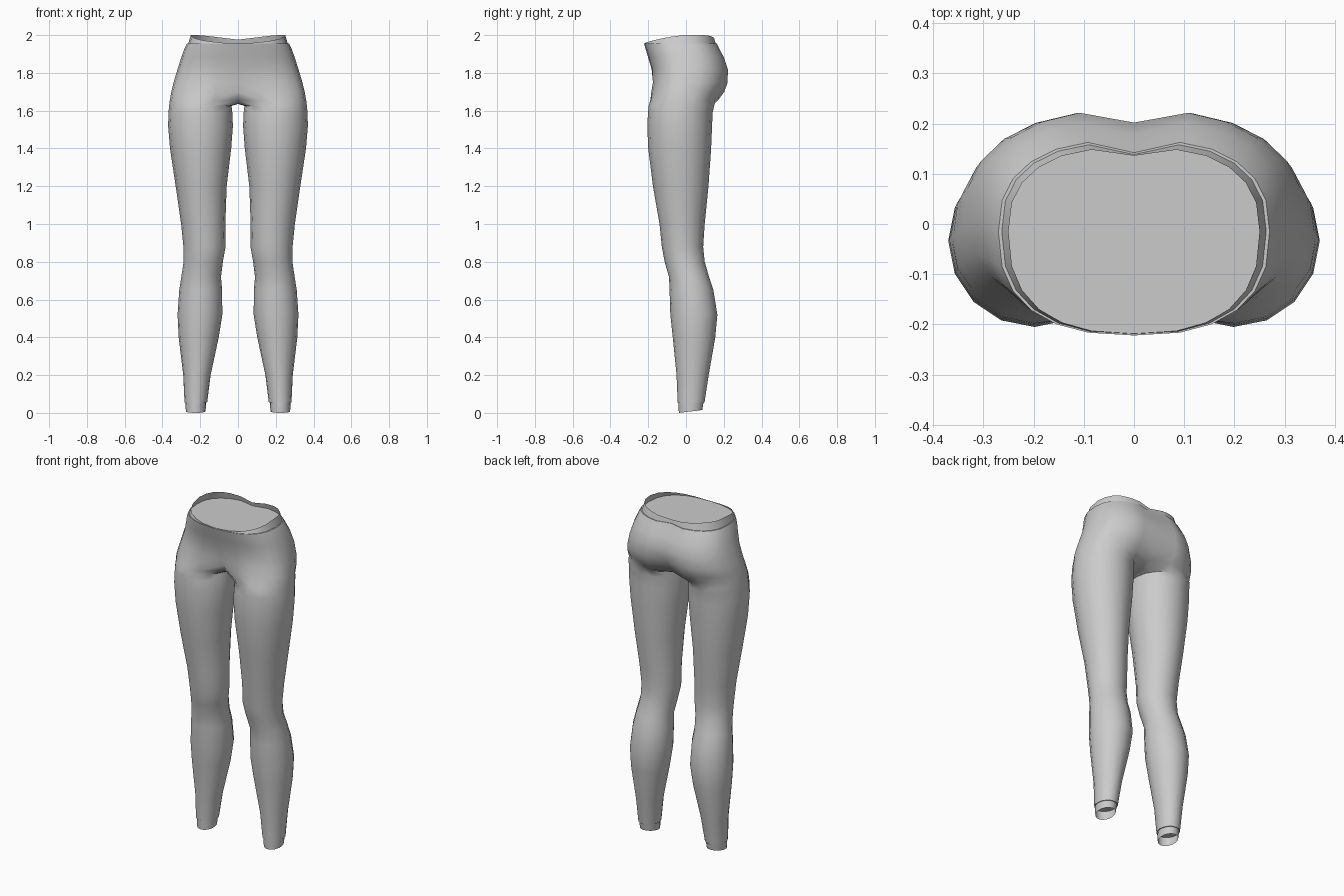
import bpy, bmesh, math

if "Cube" in bpy.data.objects:
    bpy.data.objects.remove(bpy.data.objects["Cube"])

grey = bpy.data.materials.new("soft_grey")
grey.diffuse_color = (0.6, 0.6, 0.6, 1)
grey.use_nodes = True
grey.node_tree.nodes["Principled BSDF"].inputs["Base Color"].default_value = grey.diffuse_color
N = 16        # points round a leg
ARC = 13      # points from back centre round the hip to front centre


def finish(name, bm, angle=50):
    """Turn a half bmesh into a smooth, mirrored object."""
    bmesh.ops.recalc_face_normals(bm, faces=bm.faces)
    me = bpy.data.meshes.new(name)
    bm.to_mesh(me)
    bm.free()
    me.materials.append(grey)
    ob = bpy.data.objects.new(name, me)
    bpy.context.collection.objects.link(ob)
    mod = ob.modifiers.new("mirror", 'MIRROR')
    mod.merge_threshold = 0.0005
    bpy.ops.object.select_all(action='DESELECT')
    ob.select_set(True)
    bpy.context.view_layer.objects.active = ob
    bpy.ops.object.shade_smooth_by_angle(angle=math.radians(angle))
    return ob


def leg_ring(z, xo, xi, yf, yb, tilt=0.0):
    """Oval from inner back, round the outside, to the inner front and back."""
    pts = []
    for i in range(N):
        a = math.radians(135 - 22.5 * i)
        y = (yf + yb) / 2 + (yb - yf) / 2 * math.sin(a)
        pts.append(((xo + xi) / 2 + (xo - xi) / 2 * math.cos(a), y,
                    z + tilt * max(0, y - yf) / (yb - yf)))
    return pts


def hip_arc(z, xo, c, front, fdent, back, bdent):
    """Half a hip section, dented at the centre of the back and front."""
    pts = []
    for i in range(ARC):
        t = math.pi * i / (ARC - 1)
        x = xo * abs(math.sin(t)) ** 0.8 if 0 < i < ARC - 1 else 0.0
        k = abs(math.cos(t)) ** 0.8
        if i <= 6:
            y = c + (back - c) * k - bdent * max(0, 1 - x / 0.12) ** 2
        else:
            y = c + (front - c) * k + fdent * max(0, 1 - x / 0.19) ** 2
        pts.append((x, y, z))
    return pts


def bridge(bm, a, b, closed):
    n = len(a)
    for i in range(n if closed else n - 1):
        j = (i + 1) % n
        bm.faces.new((a[i], a[j], b[j], b[i]))


def verts(bm, pts):
    return [bm.verts.new(p) for p in pts]


# Leg sections: z, outer x, inner x, front y, back y
legs = [
    (0.055, .283, .163, -.044, .098), (0.20, .290, .145, -.050, .120),
    (0.40, .314, .102, -.070, .155), (0.52, .320, .083, -.083, .166),
    (0.65, .311, .084, -.087, .145), (0.72, .300, .090, -.090, .122),
    (0.80, .288, .080, -.113, .099), (0.88, .289, .066, -.128, .091),
    (1.00, .301, .067, -.140, .099), (1.20, .330, .060, -.175, .119),
    (1.40, .360, .036, -.200, .133), (1.52, .370, .027, -.205, .138),
    (1.59, .368, .030, -.201, .141), (1.625, .365, .034, -.198, .149),
]
# Hip sections: z, outer x, centre y, front y, front dent, back y, back dent
hips = [
    (1.655, .361, -.03, -.205, .090, .176, .050),
    (1.70, .353, -.02, -.195, .050, .209, .050),
    (1.75, .341, -.01, -.183, .020, .227, .038),
    (1.82, .320, .00, -.182, .0, .228, .026),
    (1.88, .301, .00, -.200, .0, .208, .030),
    (1.93, .283, -.01, -.215, .0, .182, .030),
    (1.955, .270, -.015, -.222, .0, .169, .027),
]

# Leggings: legs, crotch bridge and hips in one skin
bm = bmesh.new()
rings = [verts(bm, leg_ring(*r)) for r in legs]
for a, b in zip(rings, rings[1:]):
    bridge(bm, a, b, True)
bm.faces.new(rings[0])
arcs = [verts(bm, hip_arc(*h)) for h in hips]
crotch = verts(bm, [(0, -.05, 1.637), (0, 0, 1.636), (0, .06, 1.638)])
bridge(bm, rings[-1], arcs[0] + crotch, True)
for a, b in zip(arcs, arcs[1:]):
    bridge(bm, a, b, False)
bm.faces.new(arcs[-1])
finish("leggings", bm)

# Waist rim: thin open band, low in front and high at the sides
bm = bmesh.new()
low = hip_arc(1.953, .264, -.015, -.220, .0, .165, .026)
top = []
for x, y, z in hip_arc(0, .250, -.015, -.2185, .0, .154, .018):
    rise = min(1, max(0, (y + .2185) / .19)) ** 0.7
    sag = .024 * max(0, 1 - x / .2) if y > 0 else 0
    top.append((x, y, 1.956 + .044 * rise - sag))
bridge(bm, verts(bm, low), verts(bm, top), False)
finish("waist_rim", bm)

# Ankle cuffs: thin open bands below the leg ends
bm = bmesh.new()
bridge(bm, verts(bm, leg_ring(.057, .279, .168, -.040, .093)),
       verts(bm, leg_ring(0, .276, .172, -.038, .086, .015)), True)
finish("ankle_cuffs", bm)
